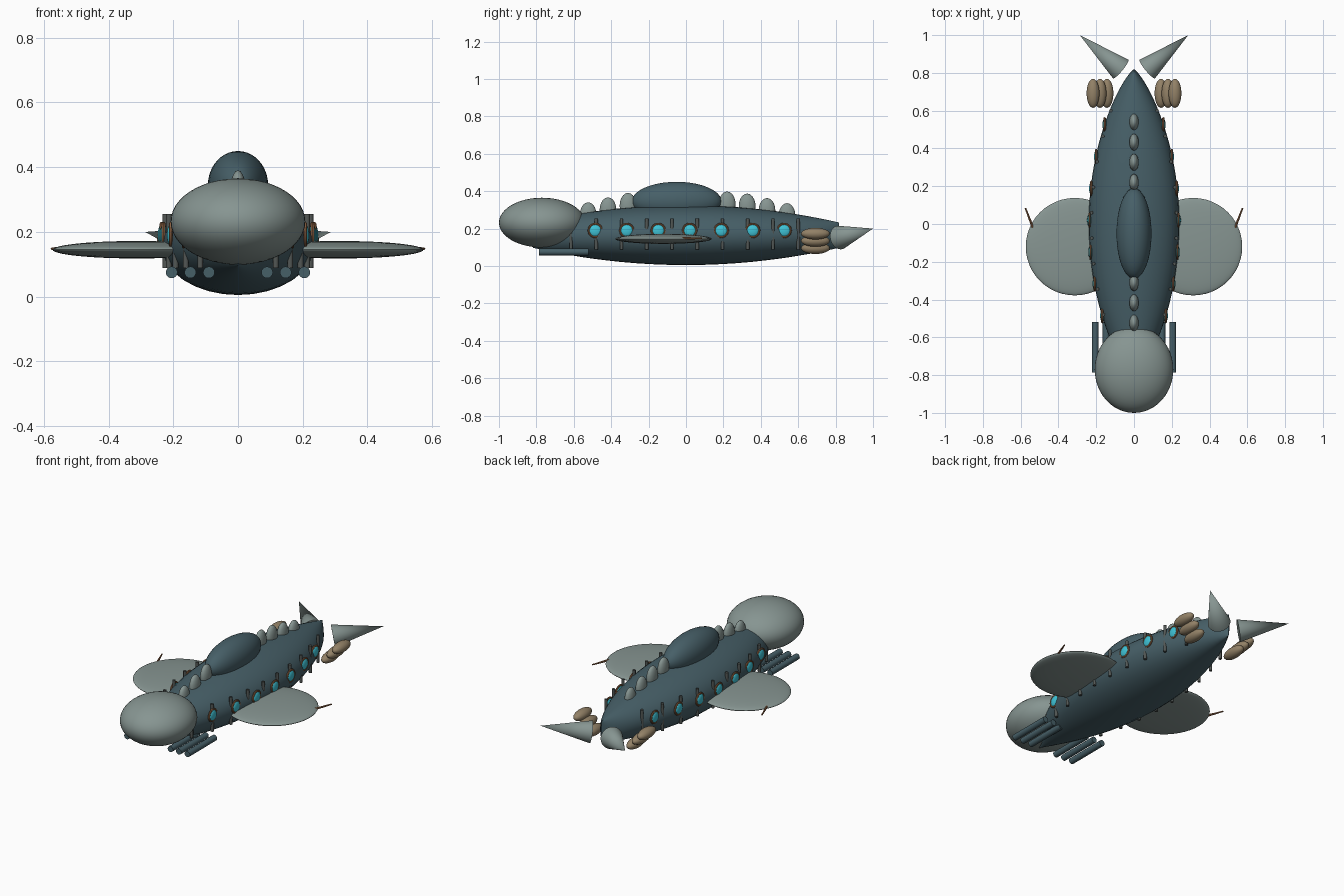
import bpy, bmesh, math
from mathutils import Vector

cube = bpy.data.objects.get("Cube")
if cube:
    bpy.data.objects.remove(cube)


def material(name, rgb):
    m = bpy.data.materials.new(name)
    m.use_nodes = True
    color = (*rgb, 1)
    m.diffuse_color = color
    bsdf = next(n for n in m.node_tree.nodes if n.type == 'BSDF_PRINCIPLED')
    bsdf.inputs["Base Color"].default_value = color
    return m


HULL = material("deep teal", (.062, .115, .137))
GREY = material("pale grey green", (.24, .30, .285))
TAN = material("tan", (.29, .22, .135))
CYAN = material("cyan glass", (.05, .55, .68))
COPPER = material("copper", (.28, .13, .06))
DARK = material("dark grey", (.085, .095, .09))


def finish(name, mat):
    ob = bpy.context.object
    ob.name = name
    ob.data.materials.append(mat)
    bpy.ops.object.shade_smooth_by_angle(angle=math.radians(40))
    return ob


def ellipsoid(name, mat, center, radii, segments=32):
    bpy.ops.mesh.primitive_uv_sphere_add(segments=segments, ring_count=segments // 2,
                                         radius=1, location=center)
    bpy.context.object.scale = radii
    bpy.ops.object.transform_apply(location=False, rotation=False, scale=True)
    return finish(name, mat)


def rod(name, mat, a, b, r1, r2, sides=12):
    a, b = Vector(a), Vector(b)
    bpy.ops.mesh.primitive_cone_add(vertices=sides, radius1=r1, radius2=r2,
                                    depth=(b - a).length, location=(a + b) / 2)
    ob = finish(name, mat)
    ob.rotation_euler = (b - a).to_track_quat('Z', 'Y').to_euler()
    return ob


# Hull outline: width closes to a vertical edge at each end, height stays fuller
LENGTH, MID = .82, .165


def half_width(y):
    return .24 * max(0, 1 - (y / LENGTH) ** 2) ** .8


def half_height(y):
    return .16 * (1 - .58 * (y / LENGTH) ** 2)


# Hull
bm = bmesh.new()
rings = []
for i in range(41):
    y = -LENGTH * .999 * math.cos(math.pi * i / 40)
    w, h = half_width(y), half_height(y)
    angles = [math.tau * k / 32 for k in range(32)]
    rings.append([bm.verts.new((w * math.cos(a), y, MID + h * math.sin(a))) for a in angles])
for r, s in zip(rings, rings[1:]):
    for k in range(32):
        n = (k + 1) % 32
        bm.faces.new((r[k], r[n], s[n], s[k]))
bm.faces.new(rings[0])
bm.faces.new(rings[-1])
bmesh.ops.recalc_face_normals(bm, faces=bm.faces)
mesh = bpy.data.meshes.new("hull")
bm.to_mesh(mesh)
bm.free()
hull = bpy.data.objects.new("hull", mesh)
bpy.context.collection.objects.link(hull)
bpy.context.view_layer.objects.active = hull
hull.select_set(True)
finish("hull", HULL)
hull.select_set(False)

# Nose and upper tower
ellipsoid("nose", GREY, (0, -.77, .232), (.208, .23, .133), 48)
ellipsoid("tower", HULL, (0, -.05, .345), (.093, .24, .105), 40)

# Spine plates before and behind the tower
for i, y in enumerate((-.523, -.417, -.31, .22, .327, .433, .54)):
    z = MID + half_height(y) + .012 - .12 * max(0, abs(y) - .3)
    ellipsoid(f"spine_plate_{i}", GREY, (0, y, z), (.025, .045, .068), 20)

for side, s in (("left", 1), ("right", -1)):
    # Broad side fin with a small trailing spike
    ellipsoid(f"{side}_fin", GREY, (s * .313, -.12, .145), (.26, .258, .027), 48)
    rod(f"{side}_fin_spike", COPPER, (s * .535, -.02, .148), (s * .575, .085, .148), .007, .004, 8)

    # Tail cone
    rod(f"{side}_tail_cone", GREY, (s * .07, .82, .152), (s * .287, 1, .2), .064, 0, 32)

    # Tail pods and forward tubes, three on each side
    for i in range(3):
        ellipsoid(f"{side}_tail_pod_{i}", TAN, (s * (.143 + .037 * i), .692, .095 + .039 * i),
                  (.034, .077, .031), 24)
        x = s * (.09 + .0575 * i)
        rod(f"{side}_tube_{i}", HULL, (x, -.785, .075), (x, -.52, .075), .018, .018, 16)

    # Portholes with a rim
    for i in range(7):
        y = -.485 + .1683 * i
        x = s * (half_width(y) * .98 + .001)
        ellipsoid(f"{side}_porthole_{i}", CYAN, (x, y, .19), (.012, .033, .033), 20)
        bpy.ops.mesh.primitive_torus_add(major_segments=24, minor_segments=8, major_radius=.035,
                                         minor_radius=.006, location=(x, y, .19),
                                         rotation=(0, math.pi / 2, 0))
        finish(f"{side}_porthole_rim_{i}", COPPER)

    # Upright rib rods half sunk into the hull
    for i in range(10):
        y = -.615 + .135 * i
        x = s * (half_width(y) * .94)
        rod(f"{side}_rib_{i}", DARK, (x, y, .088), (x, y, .255), .009, .009)
